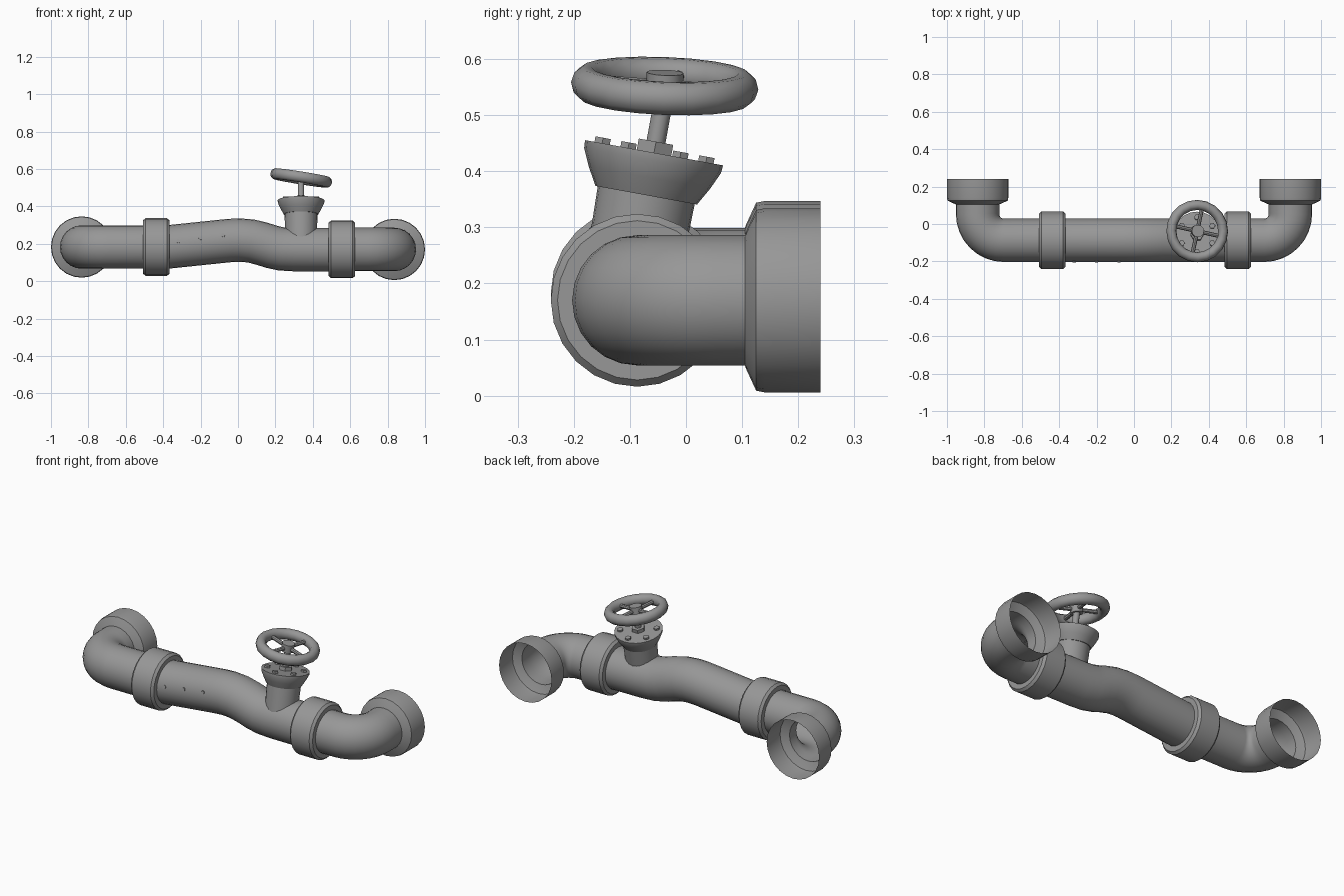
import bpy, bmesh, math
from mathutils import Vector

cube = bpy.data.objects.get("Cube")
if cube:
    bpy.data.objects.remove(cube, do_unlink=True)

grey = bpy.data.materials.new("cast_grey")
grey.use_nodes = True
grey.diffuse_color = (0.31, 0.31, 0.31, 1)
grey.node_tree.nodes["Principled BSDF"].inputs["Base Color"].default_value = (0.31, 0.31, 0.31, 1)
parts = []


def skin(name, rings, closed=False):
    """Join successive rings of points into a surface."""
    bm = bmesh.new()
    loops = [[bm.verts.new(p) for p in ring] for ring in rings]
    pairs = list(zip(loops, loops[1:]))
    if closed:
        pairs.append((loops[-1], loops[0]))
    for a, b in pairs:
        n = len(a)
        for i in range(n):
            j = (i + 1) % n
            bm.faces.new((a[i], a[j], b[j], b[i]))
    bmesh.ops.remove_doubles(bm, verts=bm.verts, dist=1e-5)
    bmesh.ops.recalc_face_normals(bm, faces=bm.faces)
    mesh = bpy.data.meshes.new(name)
    bm.to_mesh(mesh)
    bm.free()
    mesh.materials.append(grey)
    obj = bpy.data.objects.new(name, mesh)
    bpy.context.collection.objects.link(obj)
    parts.append(obj)


def circle(centre, u, v, r, n, phase=0.0):
    angles = [phase + math.tau * i / n for i in range(n)]
    return [centre + r * (math.cos(a) * u + math.sin(a) * v) for a in angles]


def basis(axis):
    w = Vector(axis).normalized()
    helper = Vector((1, 0, 0)) if abs(w.x) < 0.9 else Vector((0, 0, 1))
    u = (helper - helper.dot(w) * w).normalized()
    return u, w.cross(u), w


def lathe(name, origin, axis, profile, n=24, closed=False):
    """Revolve (distance along axis, radius) pairs."""
    u, v, w = basis(axis)
    skin(name, [circle(Vector(origin) + w * t, u, v, r, n) for t, r in profile], closed)


def rod(name, origin, axis, start, end, r, n=12):
    lathe(name, origin, axis, [(start, 0), (start, r), (end, r), (end, 0)], n)


def sweep(name, path, side, n=24):
    """Sweep a circle along (point, radius) pairs lying in one plane."""
    rings = []
    for i, (p, r) in enumerate(path):
        t = (path[min(i + 1, len(path) - 1)][0] - path[max(i - 1, 0)][0]).normalized()
        rings.append(circle(p, side, side.cross(t), r, n))
    skin(name, rings)


R = 0.116
PIPE_Y = -0.087
BEND = 0.14

# Elbows with open bell sockets, and the collars joining them to the middle pipe
for label, s, z, collar_x in (("right", -1, 0.183, -0.437), ("left", 1, 0.17, 0.555)):
    path = [(Vector((collar_x, PIPE_Y, z)), R)]
    for i in range(9):
        a = math.pi / 2 * i / 8
        x = 0.836 - BEND + BEND * math.sin(a)
        path.append((Vector((s * x, PIPE_Y + BEND * (1 - math.cos(a)), z)), R))
    for y, r in ((0.105, R), (0.107, 0.122), (0.125, 0.161), (0.14, 0.164), (0.24, 0.164)):
        path.append((Vector((s * 0.836, y, z)), r))
    sweep(label + "_elbow", path, Vector((0, 0, 1)))
    lathe(label + "_collar", (collar_x, PIPE_Y, z), (1, 0, 0),
          [(-0.071, 0.112), (-0.071, 0.142), (-0.058, 0.154),
           (0.058, 0.154), (0.071, 0.142), (0.071, 0.112)])

# Middle pipe with a gentle hump
centres = [(-0.437, 0.183), (-0.36, 0.185), (-0.1, 0.212), (-0.04, 0.218), (0.01, 0.22),
           (0.07, 0.215), (0.13, 0.2), (0.18, 0.184), (0.23, 0.173), (0.3, 0.169), (0.555, 0.168)]
sweep("middle_pipe", [(Vector((x, PIPE_Y, z)), R) for x, z in centres], Vector((0, 1, 0)))

# Small studs on the front of the pipe
for i, (x, z) in enumerate(((-0.32, 0.213), (-0.2, 0.23), (-0.08, 0.245))):
    rod(f"pipe_stud_{i + 1}", (x, PIPE_Y - 0.112, z), (0, -1, 0.2), -0.01, 0.005, 0.01, 8)

# Valve neck and flared flange, leaning backwards
TOP = Vector((0.337, -0.057, 0.433))
LEAN = Vector((0, 0.18, 0.984)).normalized()
lathe("valve_neck", TOP, LEAN, [(-0.24, 0.084), (-0.07, 0.088)])
lathe("valve_flange", TOP, LEAN,
      [(-0.077, 0.08), (-0.077, 0.092), (-0.045, 0.11), (-0.014, 0.124), (0, 0.125), (0, 0)])

# Flange bolts, stem nut and stem
u, v, w = basis(LEAN)
for i, p in enumerate(circle(TOP, u, v, 0.094, 6, math.pi / 6)):
    rod(f"flange_bolt_{i + 1}", p, LEAN, -0.005, 0.01, 0.016, 6)
rod("stem_nut", TOP, LEAN, -0.005, 0.02, 0.036, 6)
rod("valve_stem", TOP, LEAN, 0, 0.125, 0.017)

# Handwheel: rim, hub and spokes, tipped to one side
HUB = Vector((0.338, -0.038, 0.552))
TIP = Vector((0.16, 0.04, 1)).normalized()
rim = [(0.03 * math.sin(a), 0.14 + 0.027 * math.cos(a))
       for a in (math.tau * i / 10 for i in range(10))]
lathe("wheel_rim", HUB, TIP, rim, 20, closed=True)
rod("wheel_hub", HUB, TIP, -0.02, 0.024, 0.033)
u, v, w = basis(TIP)
for i in range(4):
    a = math.radians(78 + 90 * i)
    rod(f"wheel_spoke_{i + 1}", HUB, u * math.cos(a) + v * math.sin(a), 0.01, 0.13, 0.011, 8)

# Smooth shading with crisp edges
bpy.ops.object.select_all(action='DESELECT')
for obj in parts:
    obj.select_set(True)
bpy.context.view_layer.objects.active = parts[0]
bpy.ops.object.shade_smooth_by_angle(angle=math.radians(40))
